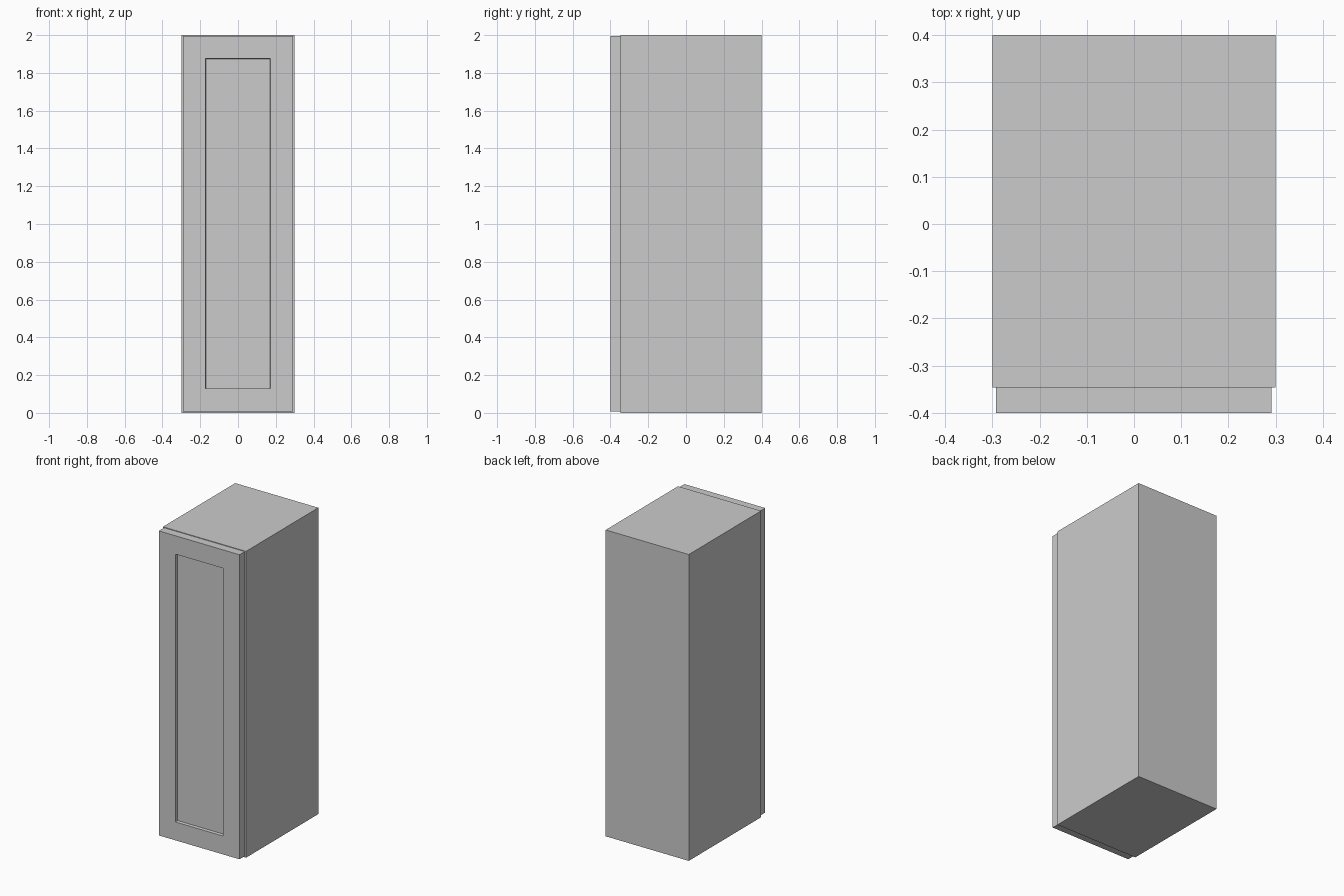
import bpy, bmesh
from mathutils import Vector

if "Cube" in bpy.data.objects:
    bpy.data.objects.remove(bpy.data.objects["Cube"])


def box(name, lo, hi):
    """Axis-aligned box between two corners."""
    lo, hi = Vector(lo), Vector(hi)
    bm = bmesh.new()
    bmesh.ops.create_cube(bm, size=1)
    for v in bm.verts:
        v.co = (lo + hi) / 2 + v.co * (hi - lo)
    me = bpy.data.meshes.new(name)
    bm.to_mesh(me)
    bm.free()
    ob = bpy.data.objects.new(name, me)
    bpy.context.collection.objects.link(ob)
    return ob


W, INNER, T = 0.30, 0.252, 0.048      # half width, inner half width, board thickness
FRONT, BACK, H = -0.346, 0.40, 2.0    # carcass front, back, height

# Carcass: two sides, top, bottom and back boards
for side, a, b in (("left", -W, -INNER), ("right", INNER, W)):
    box(side + "_side_panel", (a, FRONT, 0), (b, BACK, H))
box("bottom_panel", (-INNER, FRONT, 0), (INNER, BACK, T))
box("top_panel", (-INNER, FRONT, H - T), (INNER, BACK, H))
box("back_panel", (-INNER, BACK - T, T), (INNER, BACK, H - T))

# Door: slab whose front face is inset and pushed in to form a recessed panel
door = box("door", (-0.292, -0.40, 0.008), (0.291, FRONT, 1.996))
bm = bmesh.new()
bm.from_mesh(door.data)
bm.normal_update()
face = min(bm.faces, key=lambda f: f.calc_center_median().y)
bmesh.ops.inset_region(bm, faces=[face], thickness=0.12, use_even_offset=True)
bmesh.ops.inset_region(bm, faces=[face], thickness=0.003, depth=-0.02)
for v in face.verts:
    v.co.y = -0.38
bm.to_mesh(door.data)
bm.free()
